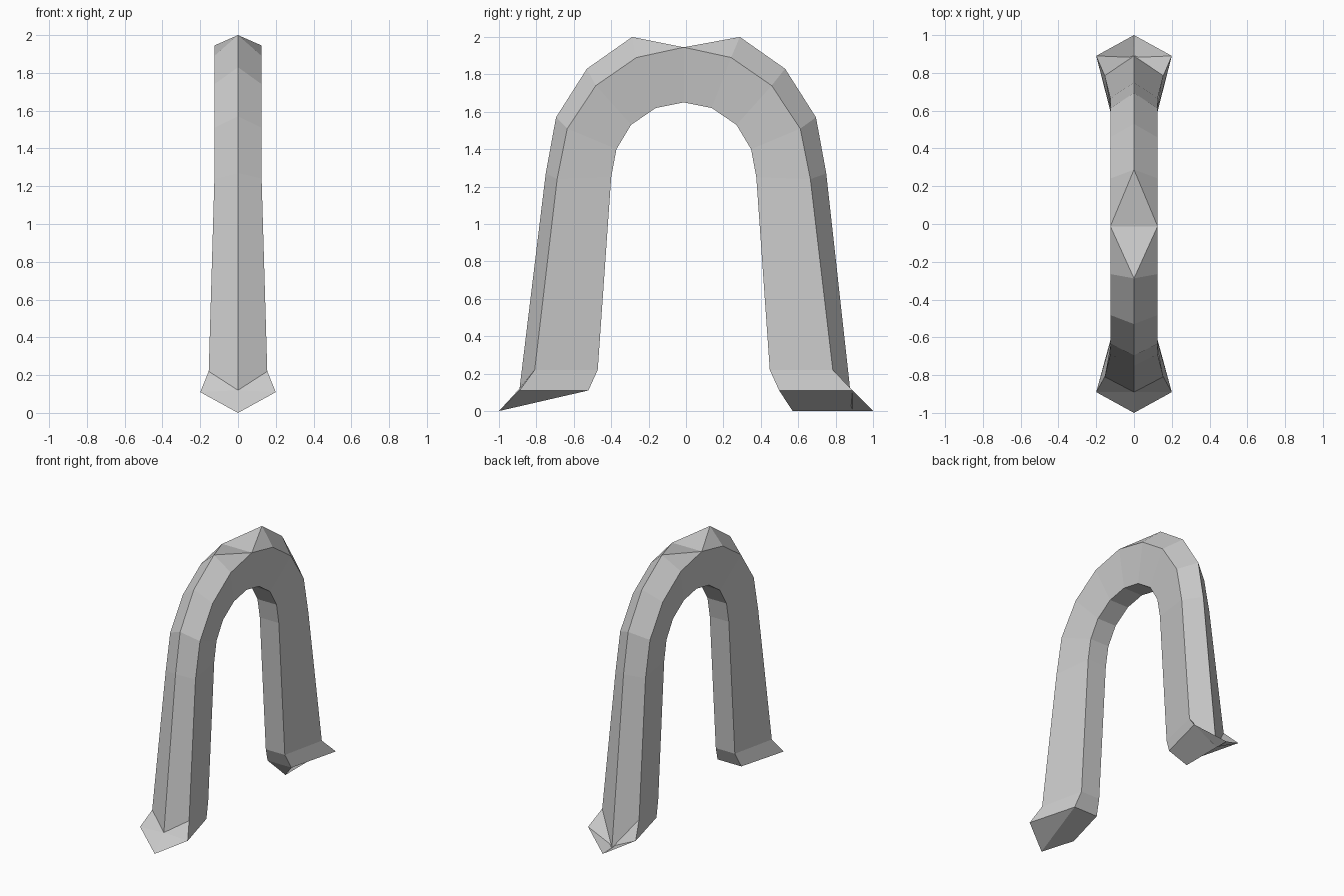
import bpy, bmesh

if "Cube" in bpy.data.objects:
    bpy.data.objects.remove(bpy.data.objects["Cube"])

# Half-arch stations from foot to crown: (distance from centre, height)
ridge = [(1.0, 0.0), (.89, .12), (.75, 1.27), (.695, 1.57), (.53, 1.83), (.288, 2.0)]
outer = [(.89, .11), (.797, .22), (.677, 1.24), (.623, 1.51), (.47, 1.74), (.253, 1.89), (0, 1.945)]
inner = [(.51, .11), (.46, .22), (.388, 1.25), (.36, 1.40), (.282, 1.53), (.15, 1.62), (0, 1.65)]
outer_x = [.2, .155, .125, .125, .125, .125, .125]
inner_x = [.1, .08, .08, .08, .08, .08, .08]
SHIFT = -.012

bm = bmesh.new()


def face(*vs):
    bm.faces.new(vs)


def pair(x, d, z, s):
    y = s * d + (0 if x == .2 else SHIFT)
    return [bm.verts.new((sx * x, y, z)) for sx in (-1, 1)]


def half_arch(s):
    # Ridge, outer corners and inner corners at each station
    R = [bm.verts.new((0, s * d, z)) for d, z in ridge]
    if s > 0:
        R[1].co.z = .004
    O = [pair(x, d, z, s) for x, (d, z) in zip(outer_x, outer)]
    I = [pair(x, d, z, s) for x, (d, z) in zip(inner_x, inner)]
    for i in range(6):
        for k in (0, 1):
            face(O[i][k], O[i + 1][k], I[i + 1][k], I[i][k])
            if i == 0:
                face(R[0], R[1], O[0][k])
                face(R[1], O[1][k], O[0][k])
            elif i < 5:
                face(R[i], R[i + 1], O[i + 1][k], O[i][k])
            else:
                face(R[5], O[6][k], O[5][k])
        face(I[i][0], I[i + 1][0], I[i + 1][1], I[i][1])
    # Sunken crown facet
    face(R[5], O[6][0], O[6][1])
    # Sole of the foot: keeled at the back, plain at the front
    if s > 0:
        keel = bm.verts.new((0, .57, 0))
        for k in (0, 1):
            face(R[0], O[0][k], I[0][k], keel)
        face(keel, I[0][0], I[0][1])
    else:
        for k in (0, 1):
            face(R[0], O[0][k], I[0][k])
        face(R[0], I[0][0], I[0][1])


half_arch(-1)
half_arch(1)
bmesh.ops.remove_doubles(bm, verts=bm.verts, dist=.0005)
bmesh.ops.recalc_face_normals(bm, faces=bm.faces)

mesh = bpy.data.meshes.new("arch_handle")
bm.to_mesh(mesh)
bm.free()
bpy.context.collection.objects.link(bpy.data.objects.new("arch_handle", mesh))
